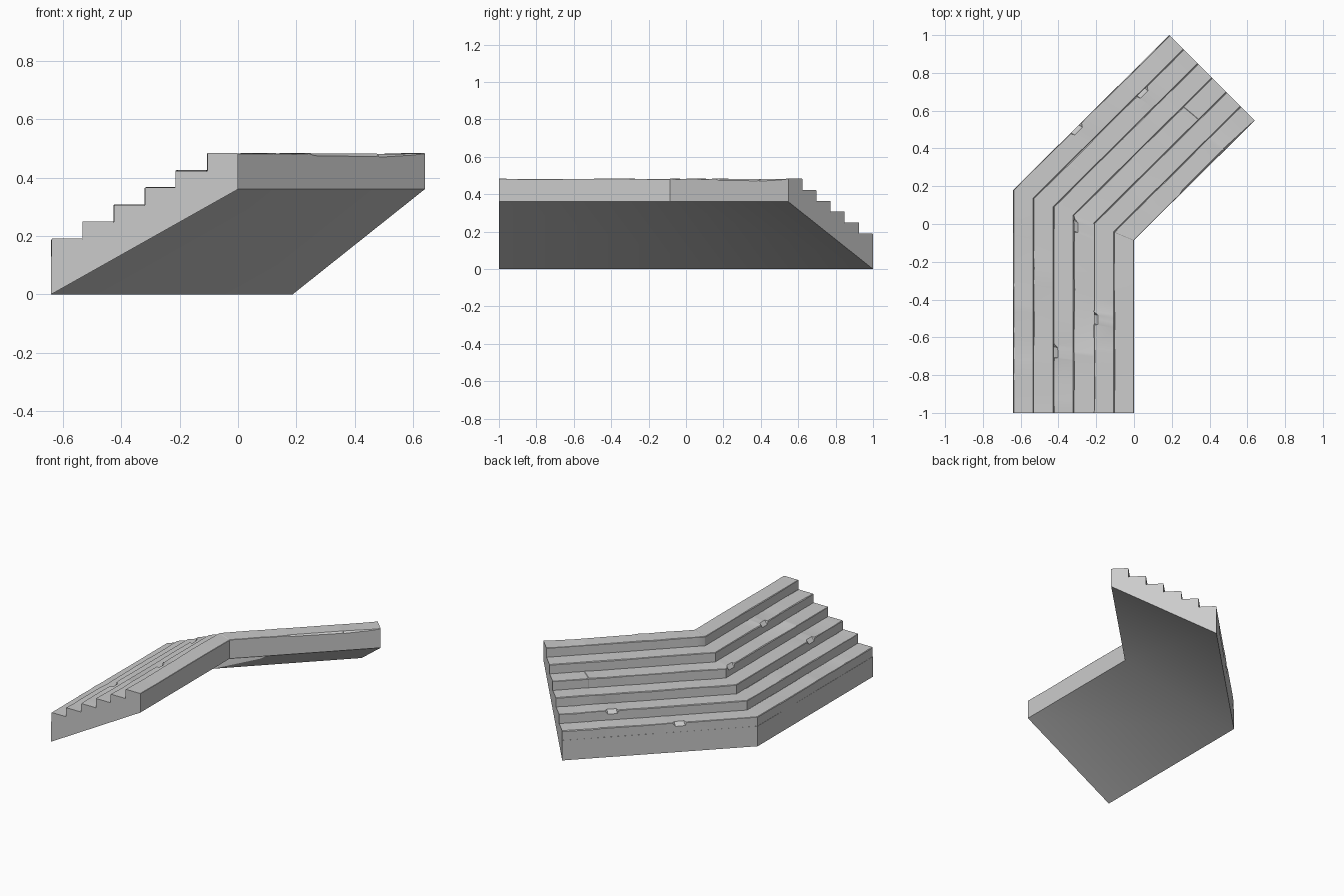
import bpy, bmesh, random
from mathutils import Vector

random.seed(4)
cube = bpy.data.objects.get("Cube")
if cube:
    bpy.data.objects.remove(cube)

STEPS, WIDTH, RISE, FOOT = 6, 0.64, 0.0585, 0.13
TREAD = WIDTH / STEPS

stone = bpy.data.materials.new("grey_stone")
stone.use_nodes = True
stone.diffuse_color = (0.6, 0.6, 0.6, 1)
stone.node_tree.nodes["Principled BSDF"].inputs["Base Color"].default_value = (0.6, 0.6, 0.6, 1)


def path_point(u, t):
    """Plan position: u runs across the steps, t along them (bend at t = 1)."""
    start = Vector((u - WIDTH, -1))
    bend = Vector((u - WIDTH, 0.18 - 0.4142 * u))
    end = Vector((0.187 + 0.7071 * u, 1 - 0.7071 * u))
    return start.lerp(bend, t) if t <= 1 else bend.lerp(end, t - 1)


def sweep(name, stations, section):
    """Loft the closed section(t) along the bent path and cap both ends."""
    bm = bmesh.new()
    rings = [[bm.verts.new((*path_point(u, t), z)) for u, z in section(t)]
             for t in stations]
    n = len(rings[0])
    for a, b in zip(rings, rings[1:]):
        for k in range(n):
            m = (k + 1) % n
            bm.faces.new((a[k], a[m], b[m], b[k]))
    bm.faces.new(rings[0])
    bm.faces.new(rings[-1])
    bmesh.ops.recalc_face_normals(bm, faces=bm.faces)
    mesh = bpy.data.meshes.new(name)
    bm.to_mesh(mesh)
    bm.free()
    mesh.materials.append(stone)
    obj = bpy.data.objects.new(name, mesh)
    bpy.context.collection.objects.link(obj)
    bpy.ops.object.select_all(action='DESELECT')
    obj.select_set(True)
    bpy.context.view_layer.objects.active = obj
    bpy.ops.object.shade_smooth_by_angle(angle=0.5)
    return obj


# Sloped base with a stepped top
base_profile = [(WIDTH, 0.36), (0, 0)]
for i in range(STEPS):
    z = FOOT + i * RISE
    base_profile += [(i * TREAD, z), ((i + 1) * TREAD, z)]
sweep("sloped_base", [0, 1, 2], lambda t: base_profile)

# Worn stone treads; chips give (step, place along the path)
chips = [(1, 1.72), (3, 0.95), (4, 0.5), (2, 0.3), (0, 1.4)]
for i in range(STEPS):
    lo, u0, u1 = FOOT + i * RISE, i * TREAD, (i + 1) * TREAD
    stations = {0, 1, 2} | {random.uniform(0.04, 1.96) for _ in range(16)}
    spots = [t for s, t in chips if s == i]
    for t in spots:
        stations |= {t - 0.035, t - 0.03, t + 0.02, t + 0.035}

    def tread_section(t):
        wear = random.uniform(0.001, 0.005)
        if any(-0.032 < t - s < 0.025 for s in spots):
            wear = 0.022
        # The top step is also worn along its exposed back edge
        back = 0.002
        if i == STEPS - 1 and 1.4 < t < 1.97:
            back = random.uniform(0.004, 0.014)
        top = lo + RISE + random.uniform(0, 0.003)
        front = u0 + random.uniform(0, 0.002)
        return [(front, lo), (front, top - wear), (front + wear, top),
                (u1 - back, top), (u1, top - back), (u1, lo)]

    sweep(f"stone_tread_{i + 1}", sorted(stations), tread_section)
